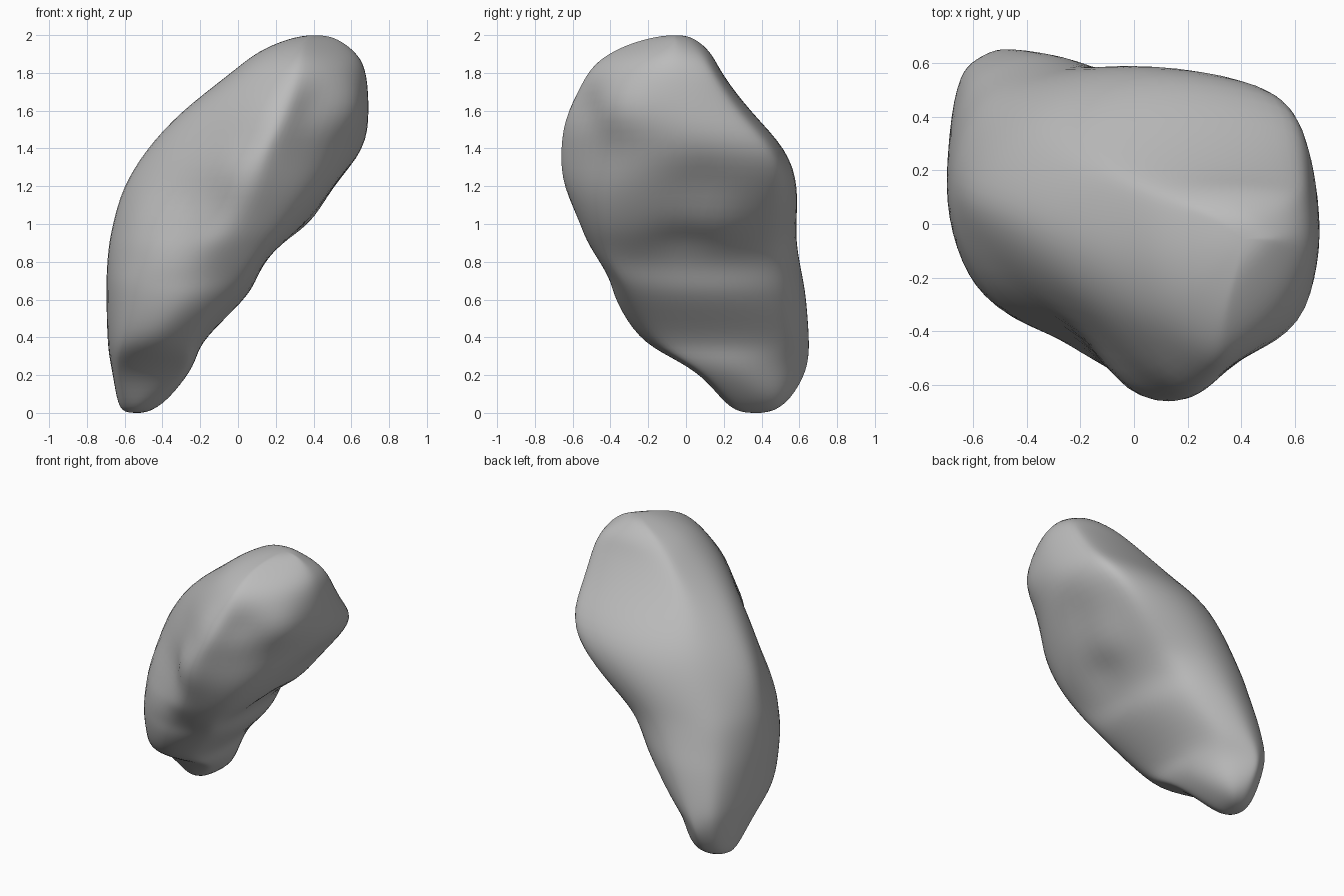
import bpy, bmesh, math
from mathutils import Vector

cube = bpy.data.objects.get("Cube")
if cube:
    bpy.data.objects.remove(cube, do_unlink=True)

# Level extents: z, x min/max, y min/max, (x+y) max/min, (x-y) max, (y-x) max
LEVELS = [
    (0.00, -.60, -.50, .30, .42, -.11, -.27, -.82, .98),
    (0.05, -.635, -.41, .21, .52, .06, -.35, -.69, 1.08),
    (0.20, -.66, -.27, .09, .62, .13, -.50, -.42, 1.17),
    (0.30, -.68, -.22, -.08, .645, .20, -.65, -.22, 1.20),
    (0.40, -.69, -.18, -.25, .65, .29, -.76, -.08, 1.20),
    (0.60, -.695, .03, -.37, .635, .42, -.81, .22, 1.14),
    (0.70, -.695, .09, -.40, .62, .47, -.82, .36, 1.10),
    (0.80, -.69, .14, -.46, .60, .51, -.81, .48, 1.06),
    (0.90, -.68, .25, -.52, .585, .58, -.79, .59, 1.02),
    (1.00, -.66, .36, -.56, .58, .70, -.74, .70, .97),
    (1.20, -.605, .52, -.625, .59, .93, -.67, .84, .85),
    (1.40, -.48, .67, -.66, .53, 1.04, -.59, .87, .70),
    (1.60, -.30, .69, -.62, .34, .88, -.48, .97, .45),
    (1.80, -.04, .68, -.53, .19, .77, -.30, .92, .14),
    (1.90, .08, .635, -.42, .14, .67, -.14, .80, -.04),
    (1.97, .22, .55, -.27, .07, .52, .06, .64, -.19),
]
TOP = (2.01, .36, .47, -.10, .00, .42, .29, .53, -.39)

# Hollows and swellings: x, y, z, radius, height along the surface normal
DENTS = [
    (.40, -.55, 1.62, .12, -.04),    # notch beside the upper front ridge
    (.60, -.33, 1.60, .13, .03),     # upper front corner
    (.12, -.60, 1.62, .12, .02),     # upper front ridge
    (-.03, -.62, 1.27, .14, .035),   # middle front ridge
    (-.12, -.33, 1.42, .16, -.025),  # trough left of the front ridge, top
    (-.22, -.44, 1.15, .17, -.045),  # trough, middle
    (-.30, -.44, .90, .15, -.03),    # trough, bottom
    (-.48, -.20, 1.02, .16, .025),   # swelling on the left front
    (.50, .05, 1.26, .16, -.025),    # hollow under the upper end
    (.27, -.02, .92, .13, -.025),    # hollow in the middle underside
    (.36, .17, 1.06, .13, .02),      # underside swelling
    (-.38, .50, .15, .15, .02),      # lower tip
]
SUB = 4


def contact_points(level):
    """Two touch points on each edge of an eight-sided outline."""
    z, x0, x1, y0, y1, s1, s0, d1, d0 = level
    r = math.sqrt(0.5)
    reach = [x1, s1 * r, y1, d0 * r, -x0, -s0 * r, -y0, d1 * r]
    corners = []
    for k in range(8):
        a, b = k * math.pi / 4, (k + 1) * math.pi / 4
        h, g = reach[k], reach[(k + 1) % 8]
        det = math.sin(b - a)
        corners.append(Vector(((h * math.sin(b) - g * math.sin(a)) / det,
                               (g * math.cos(a) - h * math.cos(b)) / det, z)))
    return [corners[k - 1].lerp(corners[k], t) for k in range(8) for t in (.28, .72)]


def spline(p, q, r, s, t):
    """Smooth curve between q and r."""
    return 0.5 * (2 * q + (r - p) * t + (2 * p - 5 * q + 4 * r - s) * t * t
                  + (3 * q - p - 3 * r + s) * t ** 3)


def smooth_ring(pts):
    n = len(pts)
    return [spline(pts[k - 1], pts[k], pts[(k + 1) % n], pts[(k + 2) % n], i / SUB)
            for k in range(n) for i in range(SUB)]


# Blend the outlines upwards into one skin
key = [smooth_ring(contact_points(l)) for l in LEVELS + [TOP]]
last = len(key) - 1
rings = []
for k in range(last):
    a, b, c, d = key[max(k - 1, 0)], key[k], key[k + 1], key[min(k + 2, last)]
    for i in range(SUB):
        rings.append([spline(*p, i / SUB) for p in zip(a, b, c, d)])
rings.append(key[last])

bm = bmesh.new()
loops = [[bm.verts.new(p) for p in ring] for ring in rings]
n = len(loops[0])
for low, high in zip(loops, loops[1:]):
    for i in range(n):
        j = (i + 1) % n
        bm.faces.new((low[i], low[j], high[j], high[i]))

# Close both ends with fans
for loop in (loops[0], loops[-1]):
    mid = bm.verts.new(sum((v.co for v in loop), Vector()) / n)
    for i in range(n):
        bm.faces.new((loop[i], loop[(i + 1) % n], mid))
bmesh.ops.recalc_face_normals(bm, faces=bm.faces[:])


def soften(times):
    for _ in range(times):
        bmesh.ops.smooth_vert(bm, verts=bm.verts[:], factor=0.4,
                              use_axis_x=True, use_axis_y=True, use_axis_z=True)


# Soften the skin, press in the hollows and raise the swellings
soften(12)
bm.normal_update()
for v in bm.verts:
    push = sum(h * math.exp(-((v.co - Vector((x, y, z))).length / rad) ** 2)
               for x, y, z, rad, h in DENTS)
    v.co += v.normal * push
soften(4)

# Stand the rock on the ground
base = min(v.co.z for v in bm.verts)
bmesh.ops.translate(bm, verts=bm.verts[:], vec=(0, 0, -base))
for f in bm.faces:
    f.smooth = True

mesh = bpy.data.meshes.new("boulder")
bm.to_mesh(mesh)
bm.free()
boulder = bpy.data.objects.new("boulder", mesh)
bpy.context.collection.objects.link(boulder)

# Plain grey stone
stone = bpy.data.materials.new("grey_stone")
stone.use_nodes = True
colour = (0.5, 0.5, 0.5, 1)
stone.diffuse_color = colour
stone.node_tree.nodes["Principled BSDF"].inputs["Base Color"].default_value = colour
mesh.materials.append(stone)
